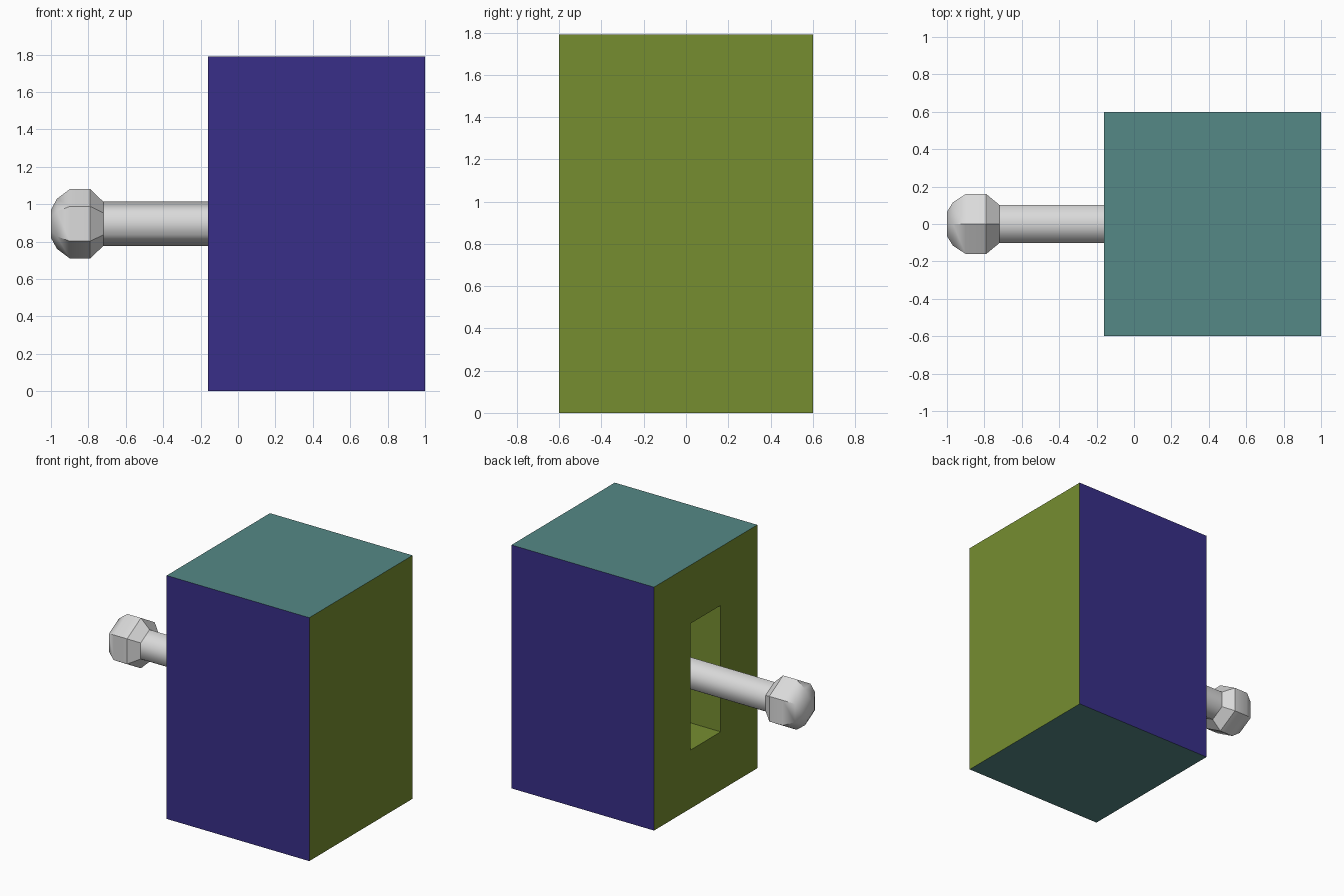
import bpy, bmesh, math
from mathutils import Vector

if "Cube" in bpy.data.objects:
    bpy.data.objects.remove(bpy.data.objects["Cube"])


def material(name, rgb):
    mat = bpy.data.materials.new(name)
    mat.use_nodes = True
    colour = (*rgb, 1)
    mat.diffuse_color = colour
    mat.node_tree.nodes["Principled BSDF"].inputs["Base Color"].default_value = colour
    return mat


GREEN = material("olive green", (0.18, 0.27, 0.03))
PURPLE = material("deep purple", (0.04, 0.028, 0.25))
TEAL = material("muted teal", (0.09, 0.25, 0.24))
GREY = material("light grey", (0.7, 0.7, 0.7))


def add_object(name, bm, mats):
    bmesh.ops.recalc_face_normals(bm, faces=bm.faces)
    mesh = bpy.data.meshes.new(name)
    bm.to_mesh(mesh)
    bm.free()
    for mat in mats:
        mesh.materials.append(mat)
    obj = bpy.data.objects.new(name, mesh)
    bpy.context.collection.objects.link(obj)
    return obj


def hex_lathe(name, profile, smooth_angle):
    """Six-sided solid along x from (x, radius) pairs, with a corner at the top."""
    bm = bmesh.new()
    rings = []
    for x, r in profile:
        angles = [math.radians(60 * i) for i in range(6)]
        rings.append([bm.verts.new((x, r * math.sin(a), AXIS_Z + r * math.cos(a)))
                      for a in angles])
    for a, b in zip(rings, rings[1:]):
        for i in range(6):
            j = (i + 1) % 6
            bm.faces.new((a[i], a[j], b[j], b[i]))
    bm.faces.new(rings[0])
    bm.faces.new(rings[-1])
    obj = add_object(name, bm, [GREY])
    bpy.ops.object.select_all(action="DESELECT")
    obj.select_set(True)
    bpy.context.view_layer.objects.active = obj
    bpy.ops.object.shade_smooth_by_angle(angle=math.radians(smooth_angle))
    return obj


# Box dimensions
LEFT, RIGHT, HALF_Y, HEIGHT = -0.16, 1.0, 0.6, 1.79
AXIS_Z = HEIGHT / 2
SLOT_HALF_Y, SLOT_HALF_Z, SLOT_DEPTH = 0.175, 0.465, 0.6

# Housing box with a slot sunk into its -x side
bm = bmesh.new()
bmesh.ops.create_cube(bm, size=1)
bmesh.ops.scale(bm, vec=(RIGHT - LEFT, 2 * HALF_Y, HEIGHT), verts=bm.verts)
bmesh.ops.translate(bm, vec=((LEFT + RIGHT) / 2, 0, AXIS_Z), verts=bm.verts)
bm.normal_update()

# Each pair of opposite sides has its own colour
for face in bm.faces:
    n = face.normal
    face.material_index = max(range(3), key=lambda axis: abs(n[axis]))

# Inset the slot opening, then push it inwards
side = min(bm.faces, key=lambda f: f.normal.x)
bmesh.ops.inset_individual(bm, faces=[side], thickness=0.1)
for v in side.verts:
    v.co.y = math.copysign(SLOT_HALF_Y, v.co.y)
    v.co.z = AXIS_Z + math.copysign(SLOT_HALF_Z, v.co.z - AXIS_Z)
result = bmesh.ops.extrude_discrete_faces(bm, faces=[side])
floor = result["faces"][0]
bmesh.ops.translate(bm, vec=Vector((SLOT_DEPTH, 0, 0)), verts=floor.verts)
for face in bm.faces:
    if max(abs(v.co.y) for v in face.verts) < HALF_Y - 0.1:
        face.material_index = 0
add_object("housing", bm, [GREEN, PURPLE, TEAL])

# Lever rod running from the slot back to the knob
NECK_X, ROD_R = -0.72, 0.118
hex_lathe("lever_rod", [(NECK_X, ROD_R), (LEFT + SLOT_DEPTH, ROD_R)], 70)

# Faceted knob with a rounded end
hex_lathe("lever_knob", [(NECK_X, ROD_R), (-0.79, 0.185), (-0.9, 0.185),
                         (-0.968, 0.134), (-1.0, 0.075)], 36)
